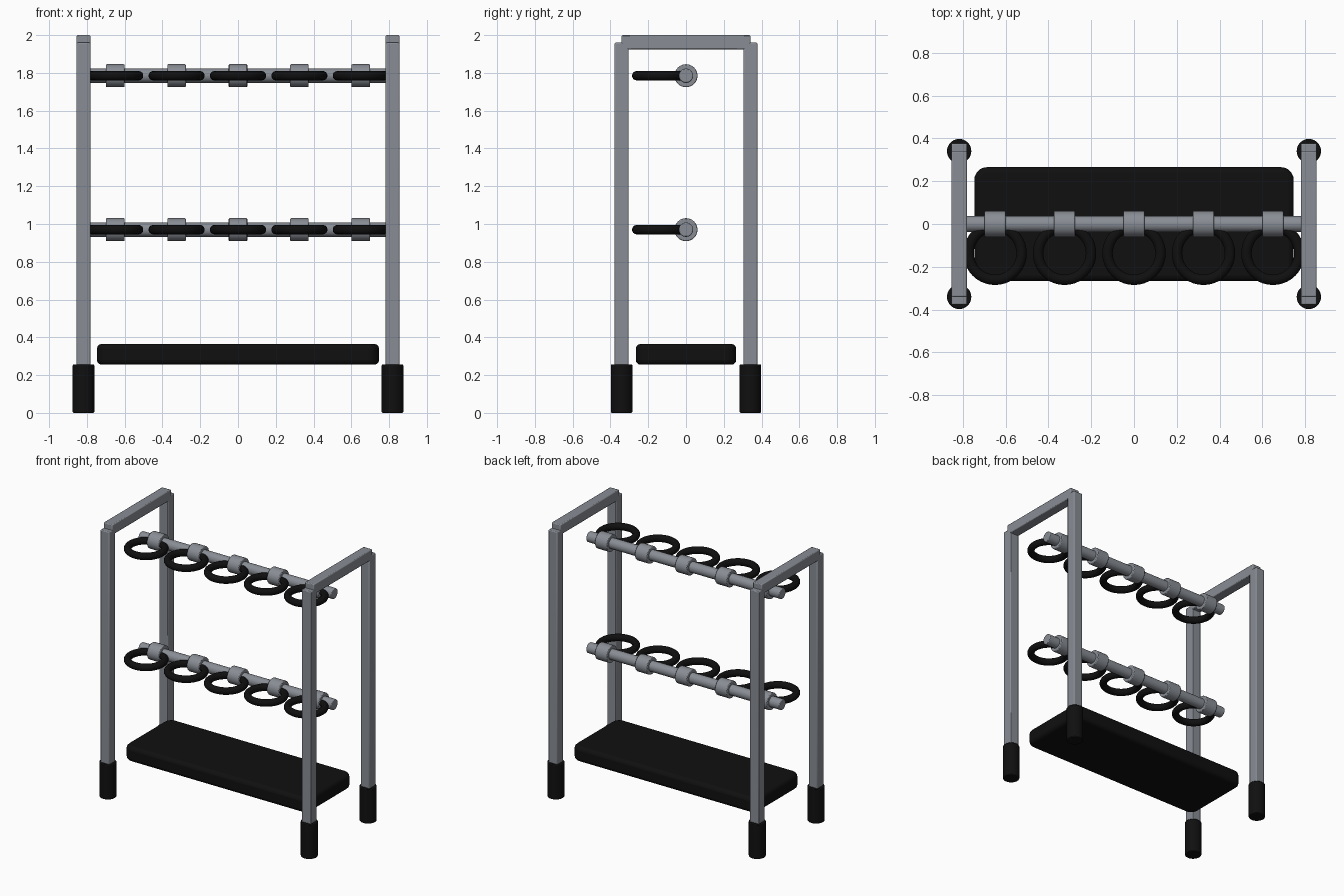
import bpy, bmesh, math
from mathutils import Matrix, Vector

cube = bpy.data.objects.get("Cube")
if cube:
    bpy.data.objects.remove(cube, do_unlink=True)


def make_material(name, rgb):
    mat = bpy.data.materials.new(name)
    mat.use_nodes = True
    color = (*rgb, 1)
    mat.diffuse_color = color
    mat.node_tree.nodes["Principled BSDF"].inputs["Base Color"].default_value = color
    return mat


steel = make_material("grey steel", (0.25, 0.27, 0.30))
rubber = make_material("black rubber", (0.005, 0.005, 0.005))


def finish(name, bm, mat, bevel=0, segments=2):
    bmesh.ops.recalc_face_normals(bm, faces=bm.faces)
    mesh = bpy.data.meshes.new(name)
    bm.to_mesh(mesh)
    bm.free()
    mesh.materials.append(mat)
    obj = bpy.data.objects.new(name, mesh)
    bpy.context.collection.objects.link(obj)
    if bevel:
        mod = obj.modifiers.new("Bevel", "BEVEL")
        mod.width, mod.segments = bevel, segments
        mod.limit_method = "ANGLE"
    bpy.ops.object.select_all(action="DESELECT")
    obj.select_set(True)
    bpy.context.view_layer.objects.active = obj
    bpy.ops.object.shade_smooth_by_angle(angle=math.radians(35))
    return obj


def box(name, center, size, mat, bevel, corner=0, segments=2):
    bm = bmesh.new()
    place = Matrix.Translation(center) @ Matrix.Diagonal((*size, 1))
    bmesh.ops.create_cube(bm, size=1, matrix=place)
    if corner:
        upright = [e for e in bm.edges
                   if abs((e.verts[0].co - e.verts[1].co).normalized().z) > 0.9]
        bmesh.ops.bevel(bm, geom=upright, offset=corner, segments=6,
                        profile=0.5, affect="EDGES")
    return finish(name, bm, mat, bevel, segments)


def cylinder(name, center, radius, length, mat, along_x=False, bevel=0.005):
    bm = bmesh.new()
    turn = Matrix.Rotation(math.pi / 2 if along_x else 0, 4, "Y")
    bmesh.ops.create_cone(bm, cap_ends=True, segments=32, radius1=radius,
                          radius2=radius, depth=length,
                          matrix=Matrix.Translation(center) @ turn)
    return finish(name, bm, mat, bevel)


def ring(name, center, major, minor, mat):
    bm = bmesh.new()
    start = Vector((major, 0, 0))
    turn = Matrix.Rotation(math.pi / 2, 4, "X")
    bmesh.ops.create_circle(bm, segments=14, radius=minor,
                            matrix=Matrix.Translation(start) @ turn)
    bmesh.ops.spin(bm, geom=bm.edges[:], cent=(0, 0, 0), axis=(0, 0, 1),
                   angle=math.tau, steps=40, use_merge=True)
    bmesh.ops.remove_doubles(bm, verts=bm.verts, dist=0.0001)
    bmesh.ops.translate(bm, verts=bm.verts, vec=center)
    return finish(name, bm, mat)


POST_X, POST_Y, TUBE = 0.818, 0.341, 0.073

# Side frames: posts, rubber feet and top rails
for side, sx in (("right", -1), ("left", 1)):
    for end, sy in (("front", -1), ("back", 1)):
        x, y = sx * POST_X, sy * POST_Y
        box(f"{side}_{end}_post", (x, y, 0.99), (TUBE, TUBE, 1.94), steel, 0.006)
        cylinder(f"{side}_{end}_foot", (x, y, 0.128), 0.057, 0.256, rubber)
    box(f"{side}_top_rail", (sx * POST_X, 0, 1.9625),
        (TUBE, POST_Y * 2, 0.075), steel, 0.006)

# Cross bars, each with five collars holding rings
for level, z in (("lower", 0.97), ("upper", 1.785)):
    cylinder(f"{level}_bar", (0, 0, z), 0.038, 1.57, steel, True)
    for i in range(5):
        x = (i - 2) * 0.325
        cylinder(f"{level}_collar_{i + 1}", (x, 0, z), 0.061, 0.098, steel, True)
        ring(f"{level}_ring_{i + 1}", (x, -0.137, z), 0.124, 0.025, rubber)

# Padded bottom shelf
box("bottom_shelf", (0, 0, 0.31), (1.494, 0.532, 0.11), rubber, 0.025,
    corner=0.06, segments=3)
